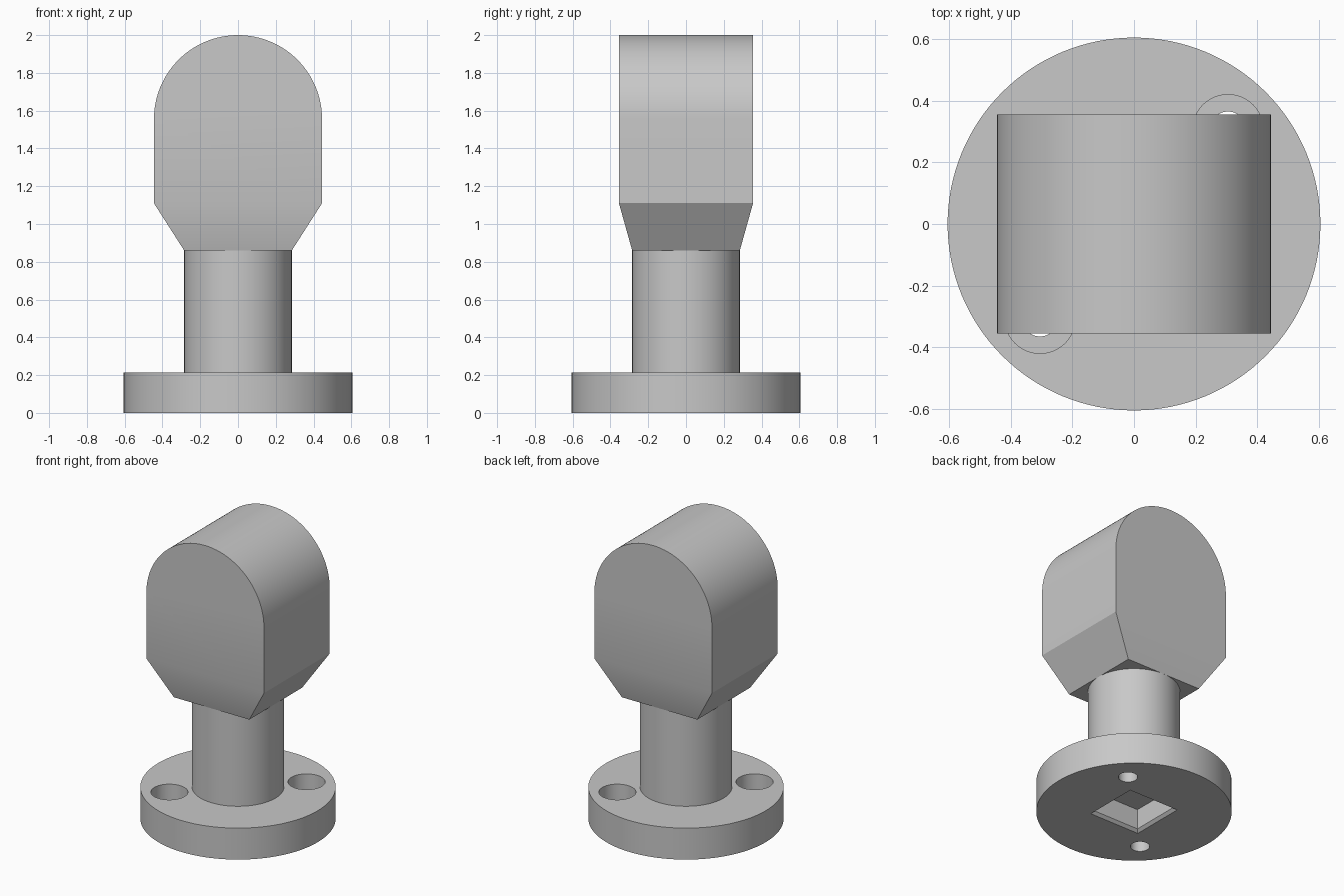
import bpy, bmesh, math

if "Cube" in bpy.data.objects:
    bpy.data.objects.remove(bpy.data.objects["Cube"])

BASE_R, BASE_H = 0.605, 0.215
STEM_R, STEM_TOP = 0.285, 0.86
HEAD_X, HEAD_Y, HEAD_Z = 0.445, 0.355, 1.11
ARC_Z = 2.0 - HEAD_X
HOLE = 0.305

grey = bpy.data.materials.new("plain grey")
grey.diffuse_color = (0.58, 0.58, 0.58, 1)
grey.use_nodes = True
grey.node_tree.nodes["Principled BSDF"].inputs["Base Color"].default_value = grey.diffuse_color


def finish(name, bm):
    bmesh.ops.recalc_face_normals(bm, faces=bm.faces)
    me = bpy.data.meshes.new(name)
    bm.to_mesh(me)
    bm.free()
    me.materials.append(grey)
    ob = bpy.data.objects.new(name, me)
    bpy.context.collection.objects.link(ob)
    return ob


def stack(name, levels, sides=96, centre=(0, 0), turn=0.0):
    """Loft regular polygons given as (radius, z) levels, closed at both ends."""
    bm = bmesh.new()
    rings = []
    for r, z in levels:
        angles = [turn + 2 * math.pi * i / sides for i in range(sides)]
        rings.append([bm.verts.new((centre[0] + r * math.cos(a),
                                    centre[1] + r * math.sin(a), z)) for a in angles])
    for a, b in zip(rings, rings[1:]):
        for i in range(sides):
            j = (i + 1) % sides
            bm.faces.new((a[i], a[j], b[j], b[i]))
    bm.faces.new(rings[0])
    bm.faces.new(rings[-1])
    return finish(name, bm)


def cut(target, cutter):
    mod = target.modifiers.new("cut", 'BOOLEAN')
    mod.operation, mod.solver, mod.object = 'DIFFERENCE', 'EXACT', cutter
    activate(target)
    bpy.ops.object.modifier_apply(modifier=mod.name)
    bpy.data.objects.remove(cutter)


def activate(ob):
    bpy.ops.object.select_all(action='DESELECT')
    ob.select_set(True)
    bpy.context.view_layer.objects.active = ob


# Round base with two counterbored screw holes
base = stack("round_base", [(BASE_R, 0), (BASE_R, BASE_H)], 128)
for s in (1, -1):
    cut(base, stack("screw_hole_cutter",
                    [(0.06, -0.1), (0.06, 0.085), (0.115, 0.085), (0.115, 0.3)],
                    48, (s * HOLE, s * HOLE)))

# Square socket with a chamfered rim in the underside
d = math.sqrt(2)
cut(base, stack("socket_cutter",
                [(0.21 * d, -0.02), (0.172 * d, 0.018), (0.172 * d, 0.155)],
                4, turn=math.pi / 4))

# Stem
stem = stack("stem", [(STEM_R, BASE_H), (STEM_R, STEM_TOP)])

# Arched head: front profile pulled through in y
bm = bmesh.new()
n = 64
profile = [(-HEAD_X, HEAD_Z), (HEAD_X, HEAD_Z)]
profile += [(HEAD_X * math.cos(math.pi * i / n), ARC_Z + HEAD_X * math.sin(math.pi * i / n))
            for i in range(n + 1)]
front = bm.faces.new([bm.verts.new((x, -HEAD_Y, z)) for x, z in profile])
ext = bmesh.ops.extrude_face_region(bm, geom=[front], use_keep_orig=True)
for v in ext["geom"]:
    if isinstance(v, bmesh.types.BMVert):
        v.co.y = HEAD_Y

# Tapered neck: bottom face pulled down to a square as wide as the stem
bottom = min(bm.faces, key=lambda f: f.calc_center_median().z)
ext = bmesh.ops.extrude_discrete_faces(bm, faces=[bottom])
for v in ext["faces"][0].verts:
    v.co = (math.copysign(STEM_R, v.co.x), math.copysign(STEM_R, v.co.y), STEM_TOP)
head = finish("arched_head", bm)

for ob in (base, stem, head):
    activate(ob)
    bpy.ops.object.shade_smooth_by_angle(angle=math.radians(25))
